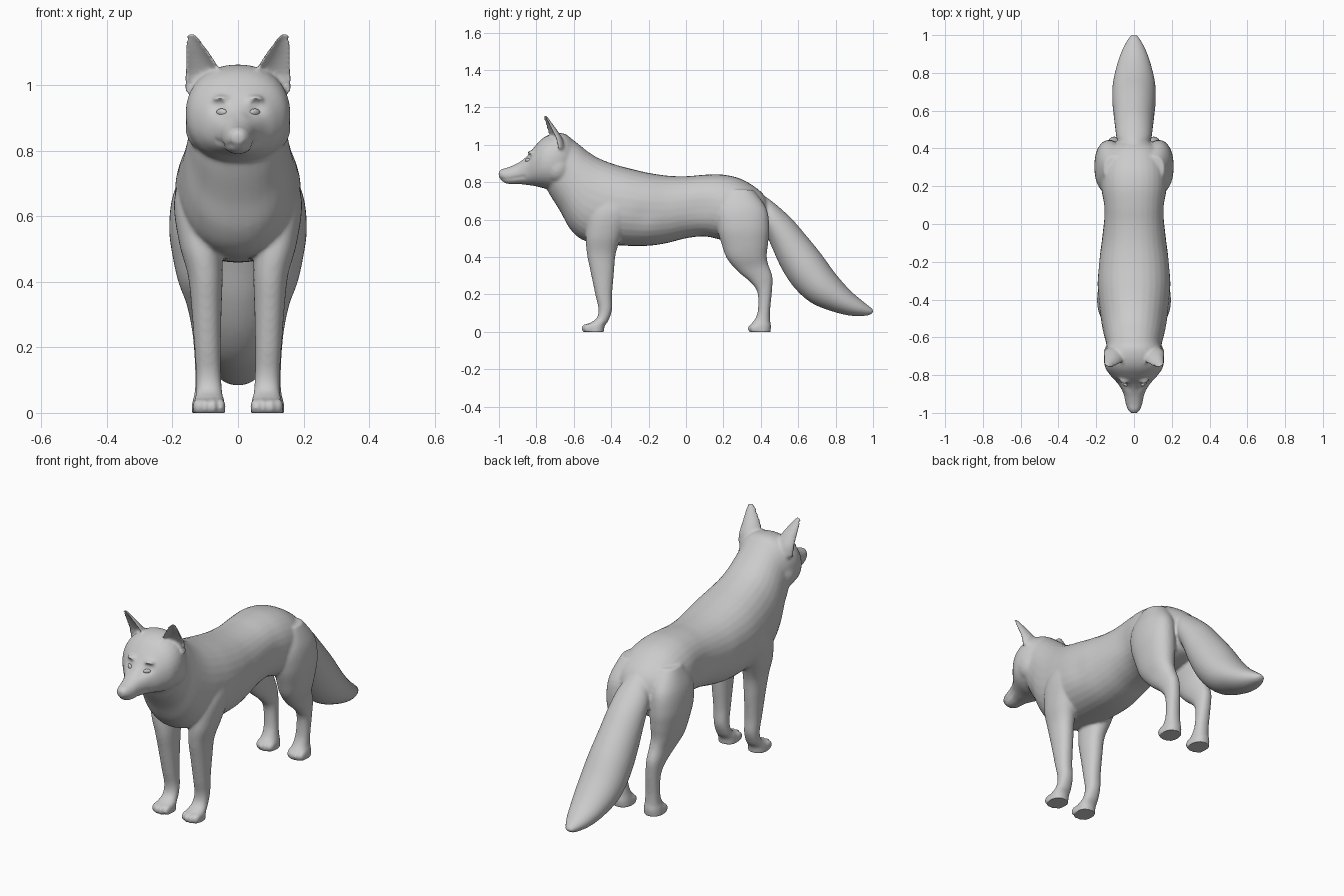
import bpy, bmesh, math
from mathutils import Vector, Matrix

bm = bmesh.new()


def spline(keys, steps=5):
    """Catmull-Rom interpolation of a list of number tuples."""
    out = []
    for i in range(len(keys) - 1):
        a, b, c, d = (keys[max(0, min(len(keys) - 1, i + k))] for k in (-1, 0, 1, 2))
        for s in range(steps):
            t = s / steps
            out.append([0.5 * (2*q + (r - p)*t + (2*p - 5*q + 4*r - w)*t*t + (3*q - p - 3*r + w)*t**3)
                        for p, q, r, w in zip(a, b, c, d)])
    return out + [list(keys[-1])]


def loft(rings):
    loops = [[bm.verts.new(p) for p in ring] for ring in rings]
    n = len(loops[0])
    for lo, hi in zip(loops, loops[1:]):
        for i in range(n):
            bm.faces.new((lo[i], lo[(i + 1) % n], hi[(i + 1) % n], hi[i]))
    bm.faces.new(loops[0])
    bm.faces.new(loops[-1])


def limb(keys, side=1, power=2.2, n=32):
    """Keys: edge point (y, z), opposite edge point (y, z), centre x, half width."""
    rings = []
    for y1, z1, y2, z2, x, rx in spline(keys):
        ring = []
        for k in range(n):
            t = 2 * math.pi * k / n
            c = math.copysign(abs(math.cos(t)) ** (2 / power), math.cos(t))
            s = math.copysign(abs(math.sin(t)) ** (2 / power), math.sin(t))
            ring.append(((x + rx * c) * side, (y1 + y2) / 2 + s * (y1 - y2) / 2,
                         (z1 + z2) / 2 + s * (z1 - z2) / 2))
        rings.append(ring)
    loft(rings)


def blob(c, r):
    bmesh.ops.create_uvsphere(bm, u_segments=20, v_segments=12, radius=1,
                              matrix=Matrix.Translation(c) @ Matrix.Diagonal((*r, 1)))


# Trunk and neck: top point, bottom point, half width
limb([(.45, .68, .43, .52, 0, .06), (.40, .75, .40, .50, 0, .13), (.30, .815, .30, .48, 0, .17),
      (.20, .84, .20, .49, 0, .175), (.10, .84, .10, .51, 0, .165), (0, .832, 0, .50, 0, .163),
      (-.10, .835, -.10, .475, 0, .172), (-.20, .85, -.20, .46, 0, .187), (-.30, .873, -.32, .46, 0, .193),
      (-.38, .895, -.44, .47, 0, .187), (-.46, .925, -.55, .49, 0, .175), (-.52, .96, -.62, .55, 0, .163),
      (-.57, 1.0, -.67, .64, 0, .15), (-.62, 1.035, -.72, .72, 0, .14), (-.66, 1.03, -.76, .79, 0, .12)])

# Head and muzzle
limb([(-.58, 1.0, -.60, .80, 0, .10), (-.64, 1.055, -.66, .75, 0, .145), (-.70, 1.062, -.72, .76, 0, .160),
      (-.76, 1.04, -.77, .77, 0, .150), (-.81, .99, -.81, .78, 0, .118), (-.85, .94, -.85, .785, 0, .082),
      (-.90, .902, -.895, .79, 0, .056), (-.95, .88, -.945, .79, 0, .045), (-.985, .87, -.975, .80, 0, .034),
      (-1.003, .855, -1.0, .825, 0, .018)])

# Tail
limb([(.40, .74, .36, .56, 0, .06), (.47, .69, .42, .53, 0, .09), (.56, .61, .46, .45, 0, .10),
      (.63, .53, .51, .34, 0, .107), (.72, .42, .58, .235, 0, .115), (.80, .31, .67, .155, 0, .113),
      (.88, .22, .78, .11, 0, .093), (.95, .16, .88, .086, 0, .064), (.99, .128, .965, .086, 0, .032),
      (1.004, .112, .995, .098, 0, .014)], power=2)

front_leg = [(-.42, .78, -.28, .78, .11, .05), (-.51, .65, -.28, .65, .125, .07),
             (-.535, .52, -.34, .52, .115, .065), (-.53, .42, -.375, .42, .10, .053),
             (-.51, .32, -.385, .32, .096, .046), (-.485, .20, -.395, .20, .093, .040),
             (-.468, .12, -.395, .12, .090, .038), (-.48, .07, -.415, .06, .088, .040),
             (-.53, .035, -.435, .03, .088, .047), (-.54, -.012, -.44, -.012, .088, .049)]
hind_leg = [(.22, .76, .36, .76, .10, .06), (.16, .66, .43, .66, .125, .075),
            (.165, .56, .445, .56, .13, .08), (.19, .47, .44, .48, .125, .074),
            (.22, .39, .432, .41, .12, .062), (.28, .32, .44, .36, .11, .049),
            (.345, .265, .462, .295, .105, .040), (.382, .21, .46, .22, .10, .036),
            (.385, .12, .45, .12, .095, .036), (.37, .07, .45, .06, .092, .040),
            (.345, .035, .455, .03, .092, .047), (.34, -.012, .45, -.012, .092, .049)]
ear = [(.105, -.70, .98, .062, .052), (.107, -.71, 1.03, .060, .050), (.115, -.725, 1.07, .048, .042),
       (.128, -.742, 1.11, .034, .030), (.141, -.757, 1.148, .018, .018), (.145, -.762, 1.162, .008, .010)]

for side in (-1, 1):
    limb(front_leg, side)
    limb(hind_leg, side)
    # Toes
    for x0, y0 in ((.088, -.525), (.092, .365)):
        for dx, dy in ((-.036, .012), (-.013, 0), (.013, 0), (.036, .012)):
            blob(((x0 + dx) * side, y0 + dy, .018), (.0145, .036, .027))
    # Cheeks and brows
    blob((.105 * side, -.69, .875), (.056, .07, .075))
    blob((.052 * side, -.825, .958), (.028, .025, .012))
    # Ears: crescent cross-sections open to the front
    rings = []
    for x, y, z, w, b in spline(ear, 4):
        ring = []
        for k in range(24):
            t = 2 * math.pi * k / 24
            u = w * math.cos(t)
            v = b * math.sin(t) if k <= 12 else b * (-.35 + .75 * abs(math.sin(t)))
            ring.append(((x + u * .95 - v * .25) * side, y + v * .95 + u * .3, z))
        rings.append(ring)
    loft(rings)

bmesh.ops.recalc_face_normals(bm, faces=bm.faces)
mesh = bpy.data.meshes.new("fox_body")
bm.to_mesh(mesh)
bm.free()
body = bpy.data.objects.new("fox_body", mesh)
bpy.context.collection.objects.link(body)

# Fuse the parts into one continuous skin
fuse = body.modifiers.new("fuse", 'REMESH')
fuse.mode = 'VOXEL'
fuse.voxel_size = .0075
relax = body.modifiers.new("relax", 'SMOOTH')
relax.factor = .5
relax.iterations = 7
graph = bpy.context.evaluated_depsgraph_get()
skin = bpy.data.meshes.new_from_object(body.evaluated_get(graph))
body.modifiers.clear()
body.data = skin

# Sculpted dents, both sides: eye sockets, inner muzzle, mouth line, flank and shoulder hollows
dents = [(.062, -.85, .935, .024, .010), (.035, -.87, .915, .022, .005),
         (.17, .08, .66, .08, .008), (.19, -.22, .62, .06, .006), (0, -.60, .60, .03, .004)]
for i in range(9):
    t = i / 8
    dents.append((.022 + .042 * t, -.985 + .12 * t, .818 + .012 * t * t, .009, .0035))
dents = [(Vector(d[:3]), d[3], d[4]) for d in dents]
normals = [v.normal.copy() for v in skin.vertices]
for v, n in zip(skin.vertices, normals):
    p = Vector((abs(v.co.x), v.co.y, v.co.z))
    for c, r, depth in dents:
        d = (p - c).length / r
        if d < 2.5:
            v.co -= n * depth * math.exp(-d * d)
    v.co.z = max(v.co.z, 0)
skin.shade_smooth()


def ball(name, loc, size, yaw=0):
    b = bmesh.new()
    bmesh.ops.create_uvsphere(b, u_segments=20, v_segments=12, radius=1)
    m = bpy.data.meshes.new(name)
    b.to_mesh(m)
    b.free()
    m.shade_smooth()
    o = bpy.data.objects.new(name, m)
    o.location, o.scale, o.rotation_euler = loc, size, (0, 0, yaw)
    bpy.context.collection.objects.link(o)


# Eyes set in the sockets, and nose
bpy.context.view_layer.update()
for side, name in ((-1, "eye_right"), (1, "eye_left")):
    hit = body.closest_point_on_mesh(Vector((.062 * side, -.86, .935)))[1]
    ball(name, hit, (.019, .009, .011), .7 * side)
ball("nose", (0, -.98, .85), (.023, .02, .018))
